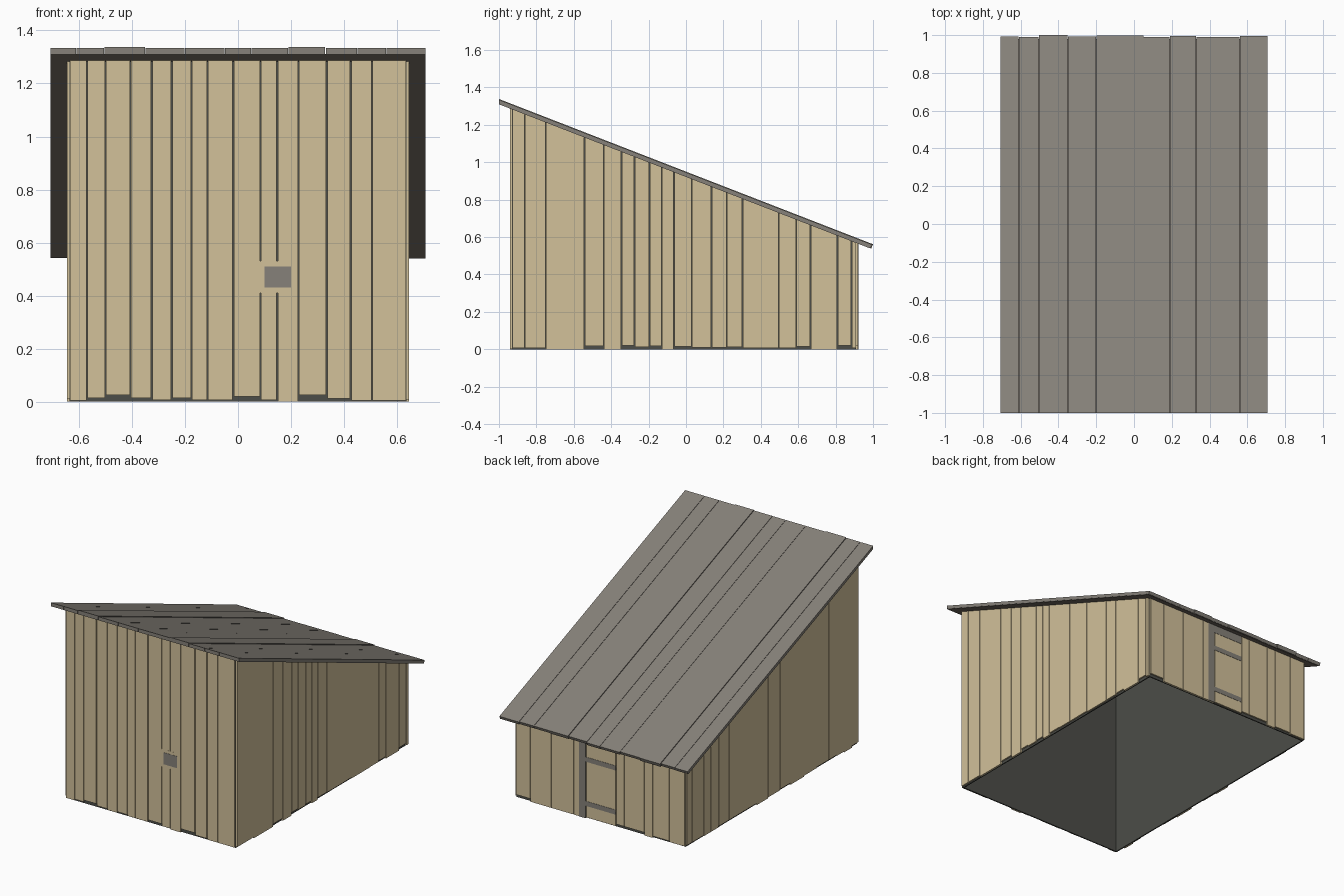
import bpy, bmesh, math, random
from mathutils import Vector

random.seed(4)
cube = bpy.data.objects.get("Cube")
if cube:
    bpy.data.objects.remove(cube, do_unlink=True)

SLOPE = 0.3883                      # fall of the roof per unit of depth
EAVE_Z = 1.31                       # underside of the roof at its front edge
HALF_W, FRONT, BACK = 0.645, -0.94, 0.92
BOARD = 0.01                        # board thickness


def material(name, rgb):
    mat = bpy.data.materials.new(name)
    mat.use_nodes = True
    color = (*rgb, 1.0)
    mat.diffuse_color = color
    mat.node_tree.nodes["Principled BSDF"].inputs["Base Color"].default_value = color
    return mat


WOOD = material("pale wood", (0.645, 0.533, 0.323))
GREY = material("weathered grey", (0.236, 0.219, 0.192))
LINER = material("dark lining", (0.072, 0.074, 0.065))
FELT = material("brown grey roof felt", (0.212, 0.184, 0.155))


def roof_z(y):
    return EAVE_Z - SLOPE * (y + 1)


def add_block(bm, corners):
    """Six-sided block from four bottom corners followed by four top corners."""
    v = [bm.verts.new(c) for c in corners]
    bm.faces.new(v[3::-1])
    bm.faces.new(v[4:])
    for i in range(4):
        j = (i + 1) % 4
        bm.faces.new((v[i], v[j], v[j + 4], v[i + 4]))


def add_box(bm, x, y, z0, z1=None):
    """Box whose top follows the roof when z1 is not given."""
    ring = [(x[0], y[0]), (x[1], y[0]), (x[1], y[1]), (x[0], y[1])]
    low = [(a, b, z0) for a, b in ring]
    high = [(a, b, roof_z(b) if z1 is None else z1) for a, b in ring]
    add_block(bm, low + high)


def finish(name, bm, mat):
    bmesh.ops.recalc_face_normals(bm, faces=bm.faces)
    mesh = bpy.data.meshes.new(name)
    bm.to_mesh(mesh)
    bm.free()
    mesh.materials.append(mat)
    obj = bpy.data.objects.new(name, mesh)
    bpy.context.collection.objects.link(obj)


def box(name, mat, x, y, z0, z1=None):
    bm = bmesh.new()
    add_box(bm, x, y, z0, z1)
    finish(name, bm, mat)


def spans(start, seams, end):
    edges = [start, *seams, end]
    return list(zip(edges, edges[1:]))


def board_wall(name, seams, lifts, across_x, outer, inner, gap):
    """Row of upright boards with uneven lower ends (lifts in thousandths)."""
    bm = bmesh.new()
    if across_x:
        parts = spans(-HALF_W + BOARD, seams, HALF_W - BOARD)
    else:
        parts = spans(FRONT + BOARD, seams, BACK - BOARD)
    depth = sorted((outer, inner))
    for i, (a, b) in enumerate(parts):
        lift = lifts[i] / 1000 if lifts else random.choice((0, 0.006, 0.012, 0.02))
        along = (a + gap / 2, b - gap / 2)
        add_box(bm, along if across_x else depth, depth if across_x else along, lift)
    finish(name, bm, WOOD)


# Dark lining, open underneath
bm = bmesh.new()
wx, fy, by = HALF_W - BOARD, FRONT + BOARD, BACK - BOARD
for side in (-1, 1):
    add_box(bm, sorted((side * wx, side * (wx - 0.008))), (fy, by), 0)
for a, b in ((fy, fy + 0.008), (by - 0.008, by)):
    add_box(bm, (-wx + 0.008, wx - 0.008), (a, b), 0)
finish("wall_lining", bm, LINER)

# Upright boards on the four walls
board_wall("front_boards",
           [-.57, -.50, -.405, -.325, -.25, -.175, -.115, -.018, .085, .148,
            .228, .335, .425, .505],
           [5, 13, 25, 13, 6, 13, 6, 6, 20, 6, 0, 25, 11, 5, 5],
           True, FRONT, fy, 0.0045)
board_wall("back_boards",
           [-.52, -.395, -.33, -.18, -.118, .105, .20, .367, .525],
           None, True, BACK, by, 0.004)
board_wall("left_boards",
           [-.863, -.75, -.543, -.44, -.345, -.275, -.195, -.13, -.064, .03,
            .136, .217, .302, .495, .59, .666, .81, .885],
           [8, 8, 0, 18, 0, 20, 12, 18, 0, 14, 11, 11, 12, 6, 8, 14, 0, 20, 6],
           False, HALF_W, wx, 0.0035)
board_wall("right_boards",
           [-.86, -.775, -.70, -.61, -.48, -.345, -.20, -.09, .04, .16,
            .458, .57, .656, .73, .854],
           None, False, -HALF_W, -wx, 0.0035)

# Small hatch on the front
box("hatch_backing", WOOD, (.08, .222), (FRONT - 0.0005, fy), .41, .53)
box("hatch_plate", GREY, (.10, .20), (FRONT - 0.002, FRONT), .43, .51)

# Door trim on the back
box("door_post", GREY, (.108, .158), (by, BACK + 0.003), 0)
box("door_lintel", GREY, (-.116, .108), (by, BACK + 0.002), .51)
for name, z in (("lower", .10), ("upper", .40)):
    box(name + "_door_strap", GREY, (-.116, .108), (by, BACK + 0.002), z - .016, z + .016)

# Sloping roof: felt below, long boards on top, front ends cut upright
angle = math.atan(SLOPE)
down = Vector((0, math.cos(angle), -math.sin(angle)))
normal = Vector((0, math.sin(angle), math.cos(angle)))
eave = Vector((0, -1, EAVE_Z))
LENGTH = 1.991 / math.cos(angle)


def add_roof_slab(bm, x0, x1, t0, t1, length):
    def ring(t):
        start = -t * math.tan(angle)
        return [eave + Vector((x, 0, 0)) + down * u + normal * t
                for x, u in ((x0, start), (x1, start), (x1, length), (x0, length))]
    add_block(bm, ring(t0) + ring(t1))


bm = bmesh.new()
add_roof_slab(bm, -.705, .705, 0, 0.002, LENGTH - 0.012)
finish("roof_felt", bm, FELT)

bm = bmesh.new()
seams = [-.61, -.505, -.35, -.20, -.05, .05, .19, .33, .45, .56]
tall = (2, 7)
for i, (a, b) in enumerate(spans(-.7075, seams, .7075)):
    top = 0.0265 if i in tall else 0.0225 + random.uniform(-0.0005, 0.0005)
    add_roof_slab(bm, a + 0.001, b - 0.001, 0.002, top,
                  LENGTH - random.uniform(0, 0.01))
finish("roof_boards", bm, GREY)
